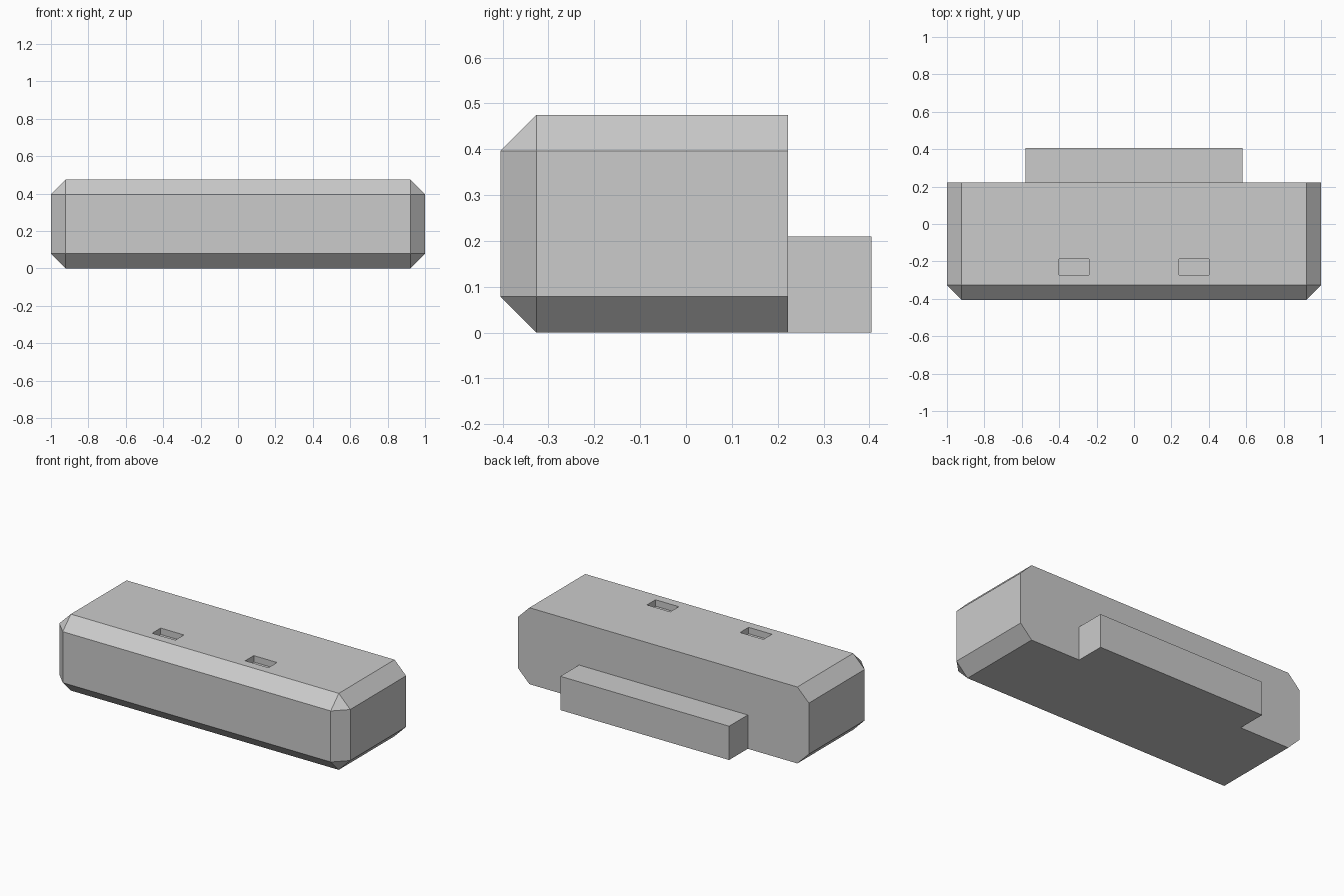
import bpy
import bmesh

cube = bpy.data.objects.get("Cube")
if cube:
    bpy.data.objects.remove(cube, do_unlink=True)

GREY = (0.6, 0.6, 0.6, 1.0)
grey = bpy.data.materials.new("plain grey")
grey.use_nodes = True
grey.diffuse_color = GREY
shader = next(n for n in grey.node_tree.nodes if n.type == "BSDF_PRINCIPLED")
shader.inputs["Base Color"].default_value = GREY

BACK, CHAMFER = 0.222, 0.079
TOP = 0.475


def box(name, low, high, chamfer=0):
    """Box between two corners, with every edge off the back face chamfered."""
    bm = bmesh.new()
    bmesh.ops.create_cube(bm, size=1)
    for v in bm.verts:
        v.co = [lo if c < 0 else hi for c, lo, hi in zip(v.co, low, high)]
    if chamfer:
        edges = [e for e in bm.edges if any(v.co.y < high[1] - 0.001 for v in e.verts)]
        bmesh.ops.bevel(bm, geom=edges, offset=chamfer, offset_type="OFFSET",
                        segments=1, affect="EDGES", profile=0.5)
    bmesh.ops.recalc_face_normals(bm, faces=bm.faces)
    mesh = bpy.data.meshes.new(name)
    bm.to_mesh(mesh)
    bm.free()
    mesh.materials.append(grey)
    obj = bpy.data.objects.new(name, mesh)
    bpy.context.collection.objects.link(obj)
    return obj


# Main body, chamfered everywhere except around its flat back
body = box("body", (-1, -0.405, 0), (1, BACK, TOP), CHAMFER)

# Two shallow rectangular slots in the top
for side, x in (("right", -0.32), ("left", 0.32)):
    cutter = box(side + "_slot_cutter", (x - 0.08, -0.272, TOP - 0.04),
                 (x + 0.08, -0.188, TOP + 0.1))
    cutter.hide_render = True
    cut = body.modifiers.new(side + "_slot", "BOOLEAN")
    cut.operation = "DIFFERENCE"
    cut.solver = "EXACT"
    cut.object = cutter
    bpy.context.view_layer.objects.active = body
    bpy.ops.object.modifier_apply(modifier=cut.name)
    bpy.data.objects.remove(cutter, do_unlink=True)

# Low ledge along the back
box("back_ledge", (-0.58, BACK, 0), (0.58, 0.405, 0.21))
